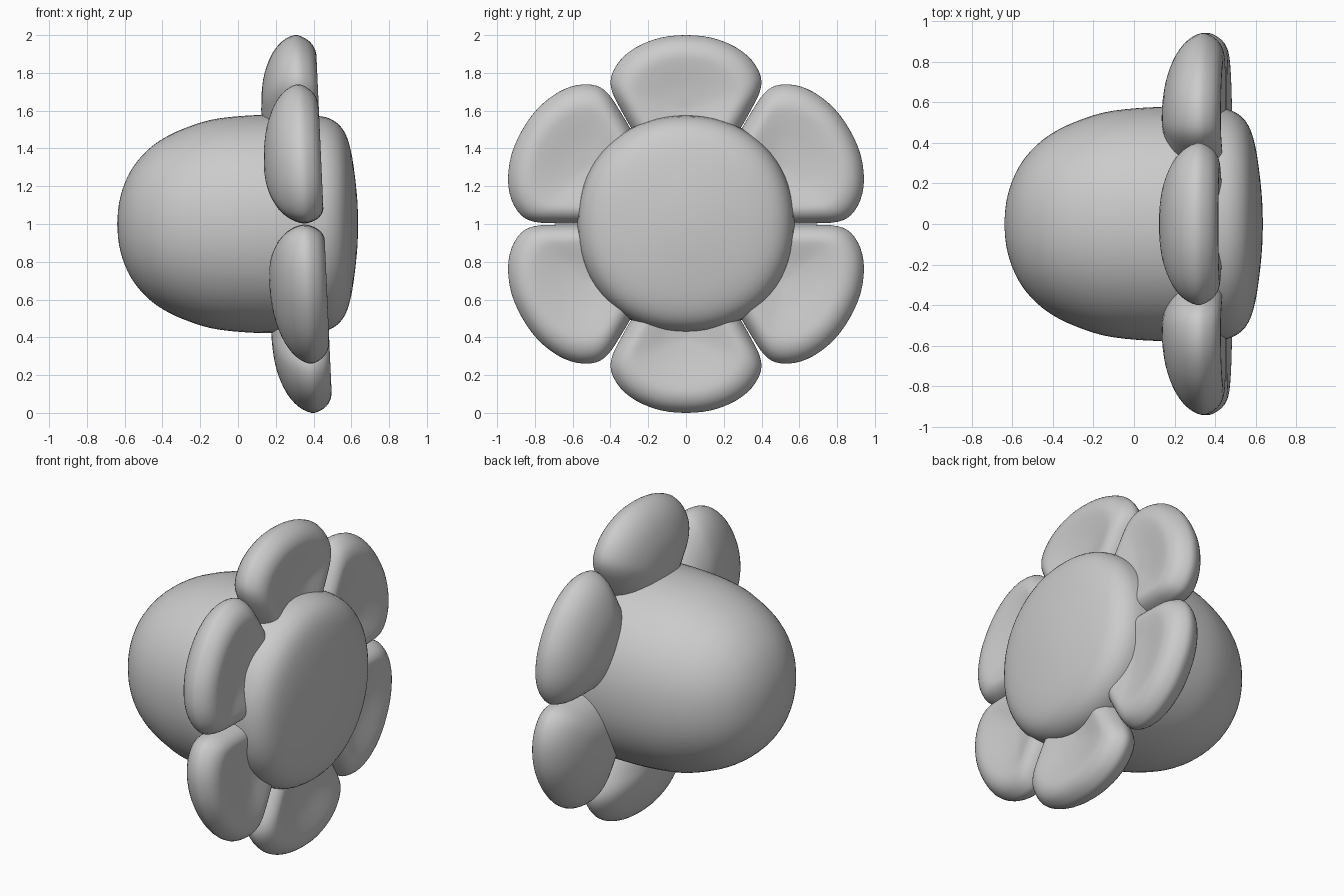
import bpy, bmesh, math
from mathutils import Vector

if "Cube" in bpy.data.objects:
    bpy.data.objects.remove(bpy.data.objects["Cube"])


def smooth_path(pts, steps, closed=False):
    """Catmull-Rom curve through 2D points."""
    p = [Vector(q) for q in pts]
    n = len(p)
    get = (lambda i: p[i % n]) if closed else (lambda i: p[max(0, min(n - 1, i))])
    out = []
    for i in range(n if closed else n - 1):
        a, b, c, d = (get(i + k) for k in (-1, 0, 1, 2))
        for s in range(steps):
            t = s / steps
            out.append(0.5 * (2 * b + (c - a) * t + (2 * a - 5 * b + 4 * c - d) * t * t
                              + (3 * b - a - 3 * c + d) * t ** 3))
    if not closed:
        out.append(p[-1])
    return out


def skin(name, first, rings, last):
    """Closed smooth mesh: pole, rings of points, pole."""
    bm = bmesh.new()
    a, z = bm.verts.new(first), bm.verts.new(last)
    loops = [[bm.verts.new(co) for co in r] for r in rings]
    n = len(loops[0])
    for i in range(n):
        j = (i + 1) % n
        bm.faces.new((a, loops[0][i], loops[0][j]))
        bm.faces.new((z, loops[-1][j], loops[-1][i]))
        for r, q in zip(loops, loops[1:]):
            bm.faces.new((r[i], q[i], q[j], r[j]))
    bmesh.ops.recalc_face_normals(bm, faces=bm.faces)
    for f in bm.faces:
        f.smooth = True
    me = bpy.data.meshes.new(name)
    bm.to_mesh(me)
    bm.free()
    ob = bpy.data.objects.new(name, me)
    bpy.context.collection.objects.link(ob)
    return ob


# Body: domed back, nearly flat front, slightly squared round section about x
profile = [(-0.64, 0), (-0.63, 0.11), (-0.60, 0.215), (-0.55, 0.31), (-0.48, 0.39),
           (-0.40, 0.45), (-0.30, 0.50), (-0.15, 0.55), (0.02, 0.572), (0.2, 0.578),
           (0.42, 0.573), (0.51, 0.545), (0.565, 0.485), (0.597, 0.39), (0.618, 0.26),
           (0.632, 0.12), (0.636, 0)]
path = smooth_path(profile, 3)
E = 2.12
rings = []
for x, r in path[1:-1]:
    ring = []
    for i in range(72):
        t = math.tau * i / 72
        c, s = math.cos(t), math.sin(t)
        k = r / (abs(c) ** E + abs(s) ** E) ** (1 / E)
        ring.append((x, k * c, 1 + k * s))
    rings.append(ring)
skin("bulb_body", (path[0].x, 0, 1), rings, (path[-1].x, 0, 1))

# Petals: rounded wedge outline (radial, sideways), cushioned back, dished front
half = [(0.985, 0.14), (0.935, 0.265), (0.865, 0.35), (0.78, 0.396), (0.70, 0.391),
        (0.60, 0.342), (0.50, 0.285), (0.40, 0.22), (0.32, 0.12)]
outline = smooth_path([(1.0, 0)] + half + [(0.30, 0)] + [(u, -v) for u, v in reversed(half)],
                      3, closed=True)
section = [(0.0, -0.195), (0.25, -0.188), (0.5, -0.168), (0.75, -0.125), (0.92, -0.067),
           (1.0, 0.0), (0.965, 0.05), (0.88, 0.09), (0.75, 0.11), (0.58, 0.104),
           (0.3, 0.085), (0.0, 0.075)]
cut = smooth_path(section, 3)
MID = 0.6


def place(u, v, depth, ang):
    y = u * math.cos(ang) - v * math.sin(ang)
    z = u * math.sin(ang) + v * math.cos(ang)
    return (0.345 - 0.045 * z + depth, y, 1 + z)   # the flower leans slightly


for k in range(6):
    ang = math.radians(90 + 60 * k)
    rings = [[place(MID + (o.x - MID) * s, o.y * s, d, ang) for o in outline]
             for s, d in cut[1:-1]]
    skin(f"petal_{k + 1}", place(MID, 0, cut[0].y, ang), rings, place(MID, 0, cut[-1].y, ang))
